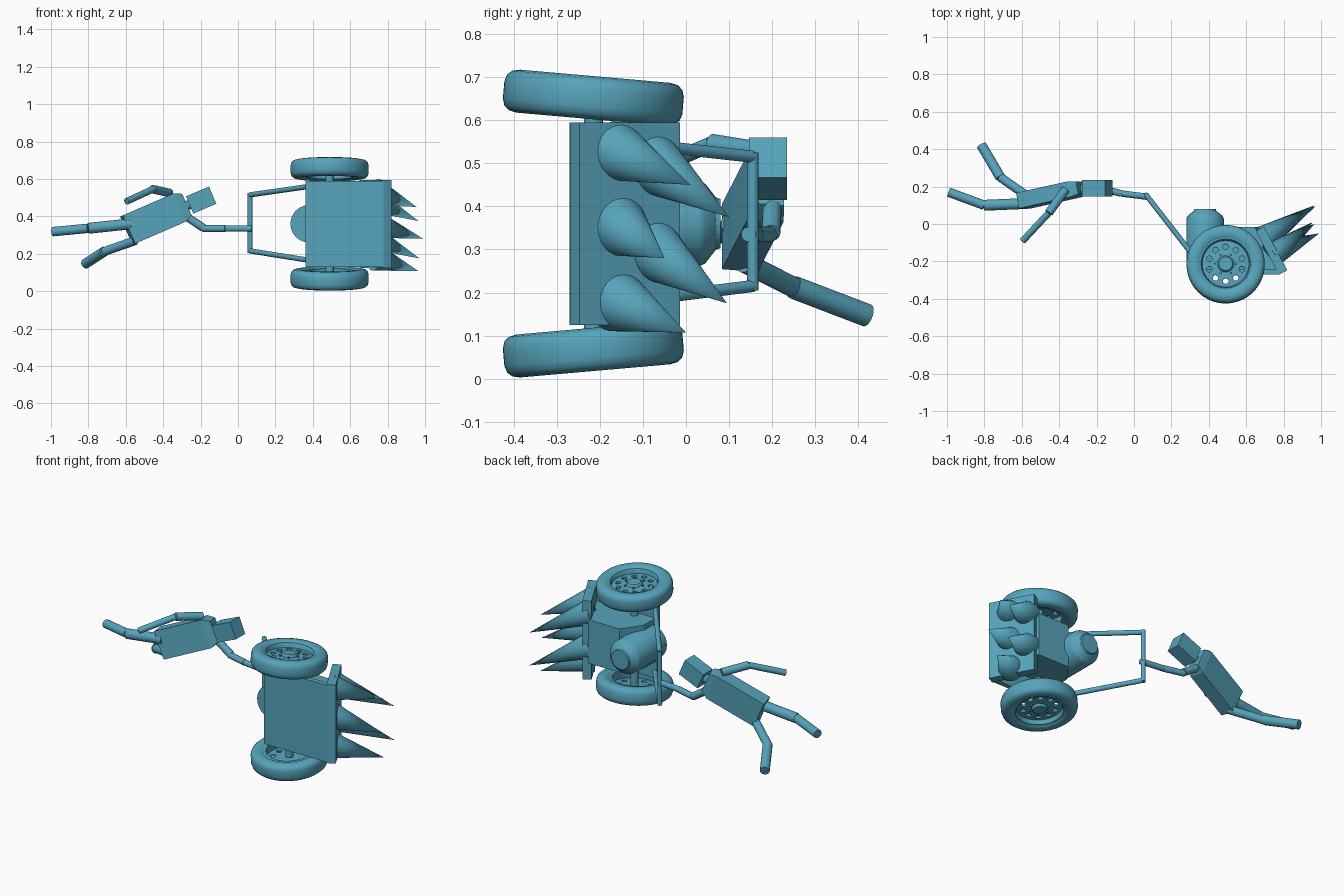
import bpy, bmesh, math
from mathutils import Vector, Matrix

if "Cube" in bpy.data.objects:
    bpy.data.objects.remove(bpy.data.objects["Cube"])

teal = bpy.data.materials.new("teal")
teal.use_nodes = True
COLOUR = (0.095, 0.37, 0.5, 1)
teal.diffuse_color = COLOUR
teal.node_tree.nodes["Principled BSDF"].inputs["Base Color"].default_value = COLOUR


def finish(name, bm, matrix=None, smooth=True):
    bmesh.ops.recalc_face_normals(bm, faces=bm.faces)
    mesh = bpy.data.meshes.new(name)
    bm.to_mesh(mesh)
    bm.free()
    mesh.materials.append(teal)
    ob = bpy.data.objects.new(name, mesh)
    bpy.context.collection.objects.link(ob)
    if matrix:
        ob.matrix_world = matrix
    if smooth:
        bpy.ops.object.select_all(action='DESELECT')
        ob.select_set(True)
        bpy.context.view_layer.objects.active = ob
        bpy.ops.object.shade_smooth_by_angle(angle=math.radians(35))
    return ob


def frame(origin, x, y, z):
    m = Matrix((x, y, z)).transposed().to_4x4()
    m.translation = origin
    return m


def box(name, size, matrix):
    bm = bmesh.new()
    bmesh.ops.create_cube(bm, size=1)
    bmesh.ops.scale(bm, vec=size, verts=bm.verts)
    return finish(name, bm, matrix, False)


def tube(name, a, b, r1, r2=None, sides=20):
    a, b = Vector(a), Vector(b)
    bm = bmesh.new()
    bmesh.ops.create_cone(bm, cap_ends=True, segments=sides, radius1=r1,
                          radius2=r1 if r2 is None else r2, depth=(b - a).length)
    m = (b - a).to_track_quat('Z', 'Y').to_matrix().to_4x4()
    m.translation = (a + b) / 2
    return finish(name, bm, m)


def lathe(name, profile, matrix, sides=48, closed=False):
    """Spin (radius, height) points around local z."""
    bm = bmesh.new()
    verts = [bm.verts.new((r, 0, h)) for r, h in profile]
    pairs = list(zip(verts, verts[1:])) + ([(verts[-1], verts[0])] if closed else [])
    edges = [bm.edges.new(p) for p in pairs]
    bmesh.ops.spin(bm, geom=verts + edges, cent=(0, 0, 0), axis=(0, 0, 1),
                   angle=math.tau, steps=sides, use_duplicate=False)
    bmesh.ops.remove_doubles(bm, verts=bm.verts, dist=0.0005)
    return finish(name, bm, matrix)


def limb(name, points, radii):
    for i, part in enumerate(("upper", "lower")):
        tube(f"{name}_{part}", points[i], points[i + 1], radii[i])


# Wheels: cambered tyre, rim barrel, drilled disc and hub
MID = 0.36
for side, sign in (("left", 1), ("right", -1)):
    tilt = -5 if sign > 0 else 185
    m = Matrix.Translation((0.49, -0.215, MID + sign * 0.292)) \
        @ Matrix.Rotation(math.radians(tilt), 4, 'X')
    half = [(0.14, 0.042), (0.15, 0.049), (0.175, 0.05), (0.193, 0.046),
            (0.204, 0.036), (0.209, 0.02)]
    lathe(side + "_tyre", half + [(r, -h) for r, h in reversed(half)], m, 64, True)
    lathe(side + "_rim", [(0.142, 0.042), (0.132, 0.042), (0.125, 0.03),
                          (0.125, -0.042), (0.142, -0.042)], m, closed=True)
    disc = lathe(side + "_wheel_disc", [(0, 0.022), (0.06, 0.022), (0.127, 0.016),
                                        (0.127, 0.006), (0, 0.006)], m)
    bm = bmesh.new()
    for k in range(10):
        a = math.tau * (k + 0.5) / 10
        bmesh.ops.create_cone(bm, cap_ends=True, segments=16, radius1=0.015,
                              radius2=0.015, depth=0.1,
                              matrix=Matrix.Translation((0.092 * math.cos(a), 0.092 * math.sin(a), 0)))
    cutter = finish("hole_cutter", bm, m, False)
    cutter.hide_render = True
    mod = disc.modifiers.new("holes", 'BOOLEAN')
    mod.operation, mod.object = 'DIFFERENCE', cutter
    bpy.context.view_layer.objects.active = disc
    bpy.ops.object.modifier_apply(modifier=mod.name)
    bpy.data.objects.remove(cutter)
    lathe(side + "_hub", [(0, 0.036), (0.036, 0.036), (0.042, 0.03), (0.046, 0.015)], m, 24)
    for k in range(6):
        a = math.tau * k / 6
        p = Vector((0.056 * math.cos(a), 0.056 * math.sin(a), 0.018))
        tube(side + "_wheel_bolt", m @ p, m @ (p + Vector((0, 0, 0.012))), 0.006, sides=6)

tube("axle", (0.49, -0.215, 0.07), (0.49, -0.215, 0.65), 0.022)

# Floor tray
box("floor_tray", (0.42, 0.03, 0.46), Matrix.Translation((0.57, -0.255, MID)))

# Engine housing from a side profile
bm = bmesh.new()
side_profile = [(0.37, -0.245), (0.37, -0.13), (0.45, -0.015), (0.66, -0.015), (0.77, -0.245)]
face = bm.faces.new([bm.verts.new((x, y, 0.23)) for x, y in side_profile])
ext = bmesh.ops.extrude_face_region(bm, geom=[face])
bmesh.ops.translate(bm, vec=(0, 0, 0.26),
                    verts=[v for v in ext["geom"] if isinstance(v, bmesh.types.BMVert)])
finish("engine_housing", bm, smooth=False)

# Engine cylinder with a stepped cap, standing along +y
lathe("engine_cylinder", [(0, -0.22), (0.1, -0.22), (0.1, 0.03), (0.092, 0.045),
                          (0.06, 0.07), (0.057, 0.08), (0, 0.08)],
      frame((0.38, 0, MID), (0, 0, 1), (1, 0, 0), (0, 1, 0)), 24)

# Sloped ram plate and its spikes
slope = Vector((0.47, -0.88, 0)).normalized()
normal = Vector((-slope.y, slope.x, 0))
box("ram_plate", (0.265, 0.05, 0.47),
    frame((0.735, -0.142, MID), slope, normal, (0, 0, 1)))
spikes = [((0.735, -0.17, 0.53), (0.955, 0.01, 0.45)),
          ((0.74, -0.16, 0.355), (0.99, -0.05, 0.28)),
          ((0.735, -0.16, 0.18), (0.965, 0.0, 0.107)),
          ((0.69, -0.08, 0.5), (0.965, 0.1, 0.375)),
          ((0.69, -0.08, 0.3), (0.97, 0.095, 0.175))]
for base, tip in spikes:
    tube("spike", base, tip, 0.072, 0, 32)

# Handlebar frame
BAR = (0.065, 0.155)
tube("handlebar", (*BAR, 0.205), (*BAR, 0.525), 0.013)
for z_bar, z_tray in ((0.515, 0.56), (0.215, 0.165)):
    tube("handle_arm", (*BAR, z_bar), (0.38, -0.25, z_tray), 0.014)

# Rider torso: box with a tapered shoulder end
along = Vector((0.9, 0.2, 0.39)).normalized()
across = Vector((-0.4, 0, 0.92))
across = (across - along * across.dot(along)).normalized()
thick = across.cross(along)
torso = frame((-0.455, 0.155, 0.385), along, across, thick)
bm = bmesh.new()
bmesh.ops.create_cube(bm, size=1)
bmesh.ops.scale(bm, vec=(0.3, 0.165, 0.085), verts=bm.verts)
end = max(bm.faces, key=lambda f: f.calc_center_median().x)
ext = bmesh.ops.extrude_face_region(bm, geom=[end])
top = [v for v in ext["geom"] if isinstance(v, bmesh.types.BMVert)]
bm.faces.remove(end)
bmesh.ops.scale(bm, vec=(1, 0.75, 0.8), verts=top)
bmesh.ops.translate(bm, vec=(0.045, 0, 0), verts=top)
finish("torso", bm, torso, False)

# Rider head
box("head", (0.134, 0.088, 0.1),
    Matrix.Translation((-0.197, 0.19, 0.487)) @ Matrix.Rotation(math.radians(-23), 4, 'Y'))
tube("neck", (-0.32, 0.18, 0.44), (-0.22, 0.19, 0.478), 0.025)

# Rider limbs
limb("gripping_arm", [(-0.19, 0.195, 0.335), (-0.068, 0.163, 0.335), (0.075, 0.145, 0.335)],
     (0.018, 0.017))
tube("gripping_shoulder", (-0.27, 0.2, 0.395), (-0.185, 0.197, 0.338), 0.022)
limb("free_arm", [(-0.365, 0.185, 0.525), (-0.455, 0.06, 0.545), (-0.595, -0.09, 0.48)],
     (0.023, 0.018))
limb("left_leg", [(-0.57, 0.11, 0.36), (-0.8, 0.1, 0.336), (-0.99, 0.17, 0.318)],
     (0.029, 0.025))
limb("right_leg", [(-0.55, 0.135, 0.27), (-0.715, 0.25, 0.212), (-0.815, 0.42, 0.147)],
     (0.024, 0.027))
